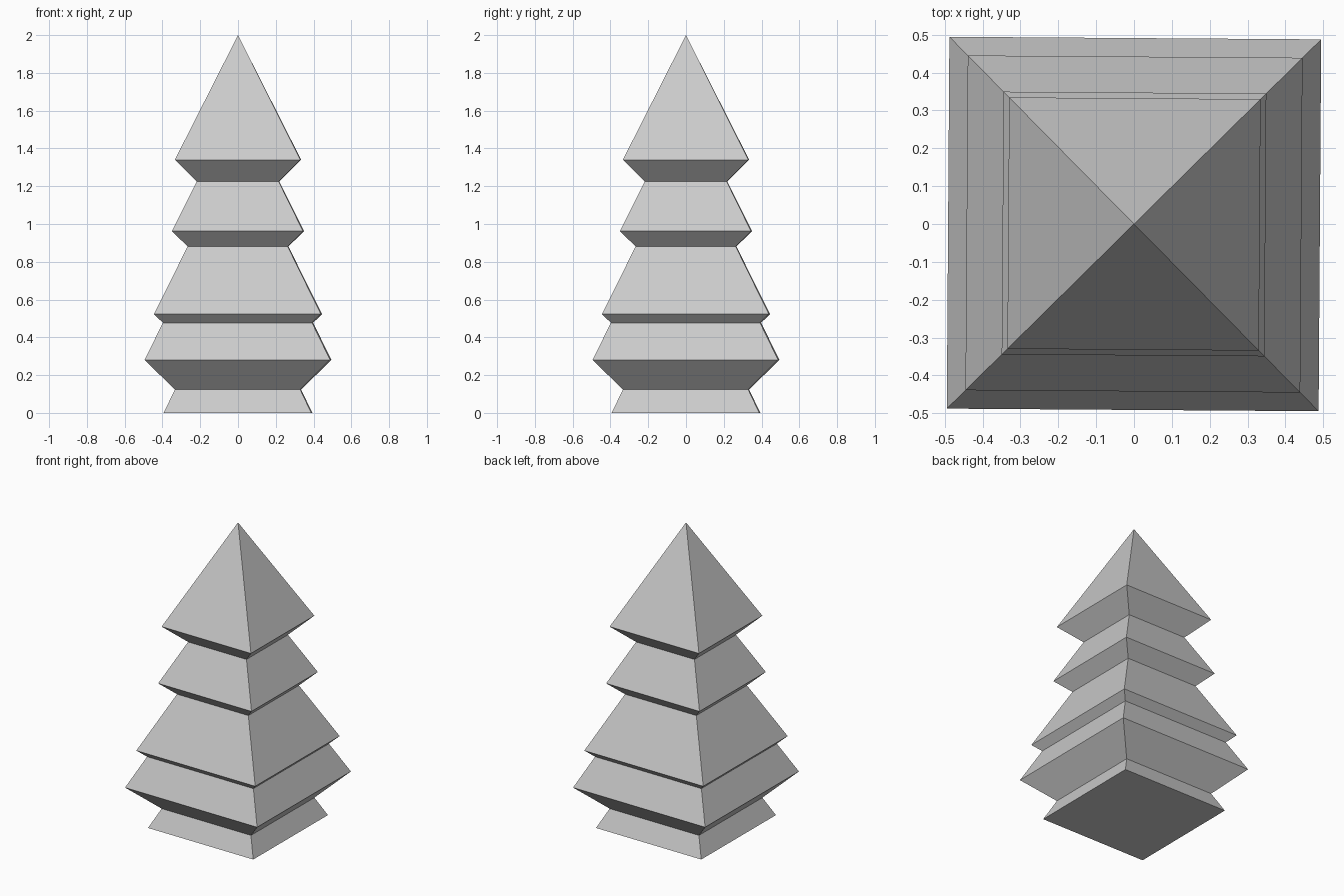
import bpy, bmesh, math

if "Cube" in bpy.data.objects:
    bpy.data.objects.remove(bpy.data.objects["Cube"])

# Profile of the tiered tree: (half width, height), from base up to the tip
PROFILE = [(0.391, 0.0), (0.332, 0.123), (0.491, 0.281), (0.395, 0.477),
           (0.442, 0.523), (0.265, 0.881), (0.347, 0.962), (0.217, 1.225),
           (0.332, 1.34)]
TIP = 2.0
SIDES = 4
TWIST = math.radians(-0.4)  # the model is turned very slightly


def ring(bm, half, z):
    r = half / math.cos(math.pi / SIDES)
    angles = [2 * math.pi * (i + 0.5) / SIDES + TWIST for i in range(SIDES)]
    return [bm.verts.new((r * math.cos(a), r * math.sin(a), z)) for a in angles]


bm = bmesh.new()
rings = [ring(bm, h, z) for h, z in PROFILE]
tip = bm.verts.new((0, 0, TIP))

# Flat base
bm.faces.new(rings[0][::-1])
for i in range(SIDES):
    j = (i + 1) % SIDES
    # Sloped tiers and undercuts
    for lo, hi in zip(rings, rings[1:]):
        bm.faces.new((lo[i], lo[j], hi[j], hi[i]))
    # Pointed top
    bm.faces.new((rings[-1][i], rings[-1][j], tip))

bmesh.ops.recalc_face_normals(bm, faces=bm.faces)
mesh = bpy.data.meshes.new("tiered_tree")
bm.to_mesh(mesh)
bm.free()
bpy.context.collection.objects.link(bpy.data.objects.new("tiered_tree", mesh))
